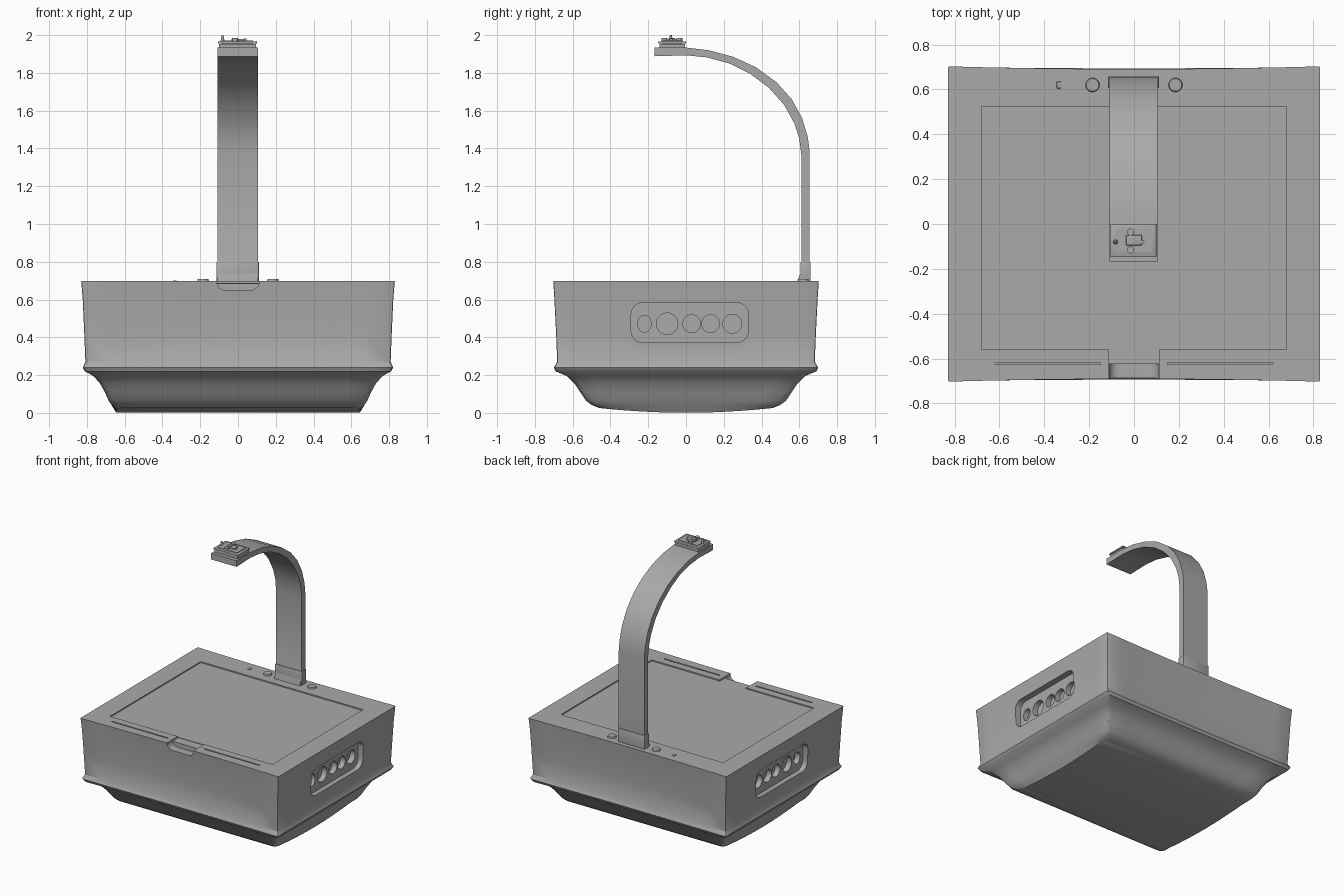
import bpy, bmesh, math
from mathutils import Matrix

if "Cube" in bpy.data.objects:
    bpy.data.objects.remove(bpy.data.objects["Cube"])

grey = bpy.data.materials.new("plain grey")
grey.use_nodes = True
GREY = (0.4, 0.4, 0.4, 1)
grey.diffuse_color = GREY
grey.node_tree.nodes["Principled BSDF"].inputs["Base Color"].default_value = GREY


def finish(name, bm, angle=30):
    bmesh.ops.recalc_face_normals(bm, faces=bm.faces)
    mesh = bpy.data.meshes.new(name)
    bm.to_mesh(mesh)
    bm.free()
    mesh.materials.append(grey)
    ob = bpy.data.objects.new(name, mesh)
    bpy.context.collection.objects.link(ob)
    smooth(ob, angle)
    return ob


def smooth(ob, angle=30):
    bpy.ops.object.select_all(action='DESELECT')
    ob.select_set(True)
    bpy.context.view_layer.objects.active = ob
    bpy.ops.object.shade_smooth_by_angle(angle=math.radians(angle))


def box(name, x, y, z, bevel=0.0):
    bm = bmesh.new()
    size = [b - a for a, b in (x, y, z)]
    mid = [(a + b) / 2 for a, b in (x, y, z)]
    bmesh.ops.create_cube(bm, size=1, matrix=Matrix.Translation(mid) @ Matrix.Diagonal((*size, 1)))
    if bevel:
        bmesh.ops.bevel(bm, geom=bm.edges[:], offset=bevel, segments=2, affect='EDGES', profile=0.5)
    return finish(name, bm)


def cylinder(name, center, radius, depth, axis='Z', stretch=1.0, top=None):
    bm = bmesh.new()
    turn = Matrix.Rotation(math.pi / 2, 4, 'Y' if axis == 'X' else 'X') if axis != 'Z' else Matrix()
    scale = Matrix.Diagonal((1, stretch, 1, 1))
    bmesh.ops.create_cone(bm, cap_ends=True, segments=24, radius1=radius,
                          radius2=radius if top is None else top, depth=depth,
                          matrix=Matrix.Translation(center) @ turn @ scale)
    return finish(name, bm)


def prism(name, outline, axis, lo, hi, angle=30):
    """Extrude a 2D outline along x or y."""
    bm = bmesh.new()
    place = (lambda u, v, d: (d, u, v)) if axis == 'X' else (lambda u, v, d: (u, d, v))
    a, b = [[bm.verts.new(place(u, v, d)) for u, v in outline] for d in (lo, hi)]
    bm.faces.new(a)
    bm.faces.new(b)
    for i in range(len(a)):
        j = (i + 1) % len(a)
        bm.faces.new((a[i], a[j], b[j], b[i]))
    return finish(name, bm, angle)


def rounded(cu, cv, hu, hv, r, steps=6):
    pts = []
    for k, (su, sv) in enumerate(((1, 1), (-1, 1), (-1, -1), (1, -1))):
        for s in range(steps + 1):
            t = math.pi / 2 * (k + s / steps)
            pts.append((cu + su * (hu - r) + r * math.cos(t), cv + sv * (hv - r) + r * math.sin(t)))
    return pts


def cut(target, cutters):
    for c in cutters:
        c.hide_render = True
        mod = target.modifiers.new("cut", 'BOOLEAN')
        mod.operation, mod.solver, mod.object = 'DIFFERENCE', 'EXACT', c
        bpy.ops.object.select_all(action='DESELECT')
        target.select_set(True)
        bpy.context.view_layer.objects.active = target
        bpy.ops.object.modifier_apply(modifier=mod.name)
        bpy.data.objects.remove(c)
    smooth(target)


# Case: half width, half depth, height, inward bow of front and back, corner radius
RINGS = [(0.83, 0.703, 0.697, 0.012, 0.008), (0.822, 0.697, 0.6, 0.016, 0.008),
         (0.814, 0.688, 0.42, 0.018, 0.008), (0.808, 0.682, 0.27, 0.004, 0.01),
         (0.822, 0.7, 0.24, 0.006, 0.015), (0.81, 0.69, 0.22, 0.006, 0.02),
         (0.765, 0.63, 0.195, 0.0, 0.03), (0.73, 0.59, 0.155, 0.0, 0.03),
         (0.705, 0.56, 0.11, 0.0, 0.035), (0.685, 0.53, 0.065, 0.0, 0.035),
         (0.67, 0.5, 0.042, 0.0, 0.035), (0.645, 0.46, 0.026, 0.0, 0.035)]
N = 12


def ring(hx, hy, z, bow, r):
    pts = []
    for side in range(4):
        w, d = (hx, hy) if side % 2 == 0 else (hy, hx)
        for i in range(N + 2):
            t = -1 + 2 * i / N
            u, v = (t * (w - r), -d) if i <= N else (w - 0.293 * r, -d + 0.293 * r)
            for _ in range(side):
                u, v = -v, u
            v -= math.copysign(bow, v) * max(0, 1 - (u / hx) ** 2)
            pts.append((u, v, z))
    return pts


bm = bmesh.new()
loops = [[bm.verts.new(p) for p in ring(*r)] for r in RINGS]
M = len(loops[0])
for a, b in zip(loops, loops[1:]):
    for i in range(M):
        j = (i + 1) % M
        bm.faces.new((a[i], a[j], b[j], b[i]))
bm.faces.new(loops[0])
# gently bellied underside, joined in strips from side to side
low = loops[-1]
for v in low:
    v.co.z = 0.001 + 0.025 * (v.co.y / 0.46) ** 2
right = low[N + 2:2 * N + 3]
left = low[3 * (N + 2):4 * (N + 2) - 1][::-1]
for i in range(N):
    bm.faces.new((right[i], right[i + 1], left[i + 1], left[i]))
bm.faces.new(low[:N + 3] + [low[-2], low[-1]])
bm.faces.new(low[2 * N + 2:3 * (N + 2) + 1])
case = finish("case", bm)

# Lid panel, finger notch, lid slits and side grip pockets
cutters = [box("panel_cut", (-0.68, 0.68), (-0.56, 0.525), (0.688, 0.75)),
           box("notch_cut", (-0.112, 0.112), (-0.75, -0.555), (0.685, 0.75)),
           prism("scoop_cut", rounded(0, 0.7, 0.112, 0.05, 0.045), 'Y', -0.75, -0.625)]
for s in (-1, 1):
    cutters.append(box("slit_cut", sorted((s * 0.15, s * 0.62)), (-0.627, -0.617), (0.685, 0.75)))
    cutters.append(prism("pocket_cut", rounded(0.02, 0.478, 0.31, 0.105, 0.06), 'X',
                         *sorted((s * 0.775, s * 0.9))))
    for y, r in ((-0.22, 0.036), (-0.1, 0.057), (0.03, 0.047), (0.13, 0.047), (0.245, 0.05)):
        cutters.append(cylinder("hole_cut", (s * 0.775, y, 0.472), 0.045 if r < 0.04 else r,
                                0.08, 'X', r / 0.045 if r < 0.04 else 1))
cut(case, cutters)

# Curved arm
outer = [(0.655, 0.66), (0.655, 1.38), (0.645, 1.46), (0.615, 1.56), (0.56, 1.66), (0.48, 1.75),
         (0.37, 1.83), (0.25, 1.885), (0.12, 1.92), (0, 1.934), (-0.168, 1.934)]
inner = [(-0.168, 1.888), (0, 1.893), (0.11, 1.882), (0.23, 1.85), (0.34, 1.795), (0.44, 1.72),
         (0.52, 1.63), (0.575, 1.53), (0.6, 1.45), (0.611, 1.36), (0.611, 0.75), (0.585, 0.69),
         (0.585, 0.66)]
prism("arm", outer + inner, 'X', -0.109, 0.105)
box("arm_socket", (-0.115, 0.111), (0.606, 0.66), (0.66, 0.8), 0.004)

# Sensor head on the arm tip
box("head_base", (-0.1, 0.095), (-0.14, -0.005), (1.93, 1.953))
box("head_plate", (-0.105, 0.1), (-0.147, 0), (1.955, 1.967), 0.003)
box("head_spacer", (-0.085, 0.08), (-0.125, -0.02), (1.945, 1.972))
box("head_block", (-0.035, 0.035), (-0.095, -0.05), (1.965, 1.98), 0.003)
for y in (-0.035, -0.075, -0.115):
    cylinder("head_knob", (-0.015, y, 1.975), 0.016, 0.022)
cylinder("head_pin", (-0.082, -0.08, 1.98), 0.012, 0.04, top=0.005)
cylinder("head_stud", (0.038, -0.08, 1.972), 0.008, 0.02)

# Round buttons and small marks on the rear rim
for s in (-1, 1):
    cylinder("button", (s * 0.185, 0.62, 0.699), 0.033, 0.018, top=0.028)
box("rim_clip", (-0.345, -0.325), (0.605, 0.635), (0.69, 0.702), 0.003)
